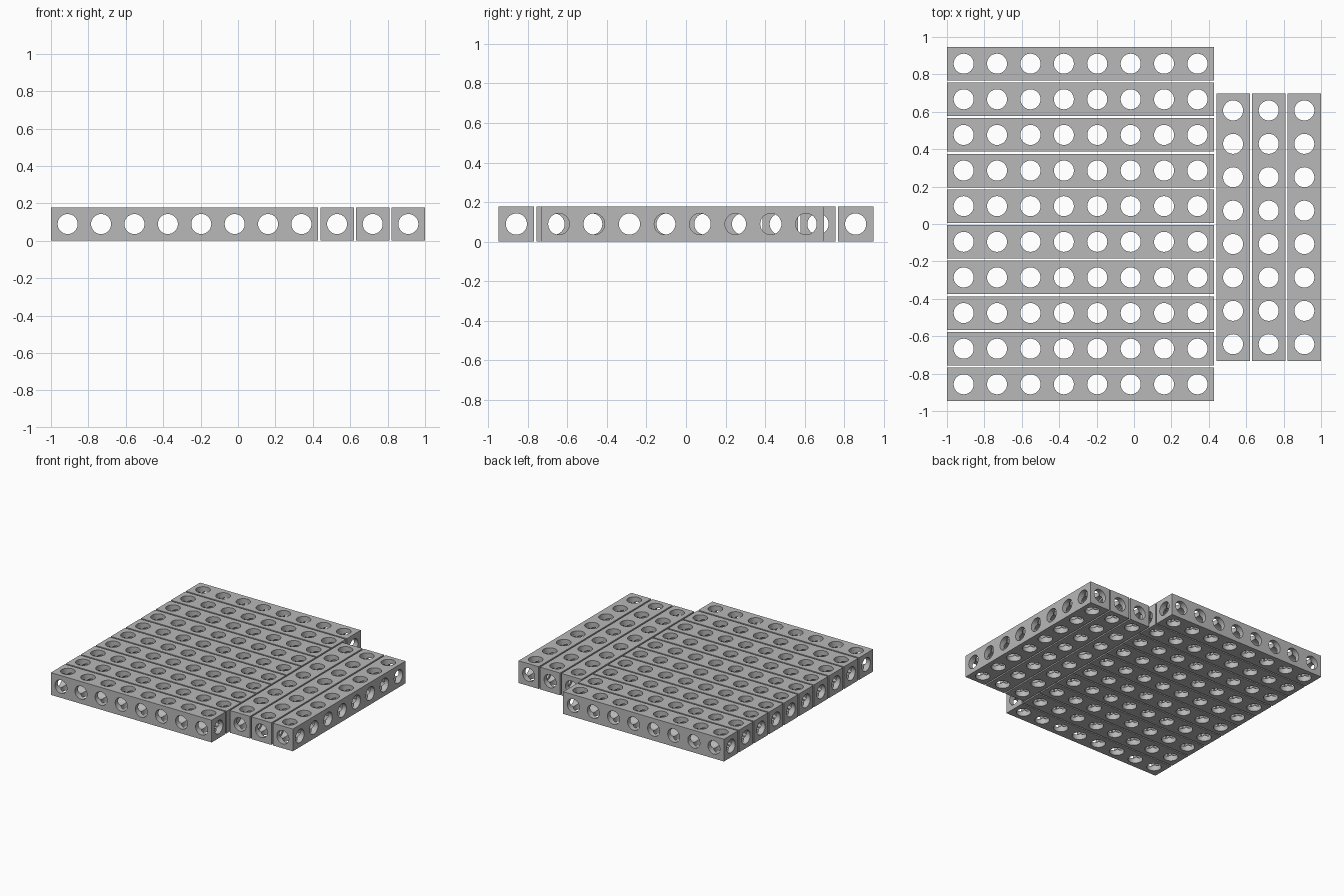
import bpy, bmesh, math
from mathutils import Vector

if "Cube" in bpy.data.objects:
    bpy.data.objects.remove(bpy.data.objects["Cube"])

P = 2 / 11.2        # beam width, also the hole spacing
GAP = P / 15        # space between neighbouring beams
H = P / 2
R = 0.3 * P         # hole radius
SEGMENTS = 32       # sides per hole, a multiple of 8
CELLS = 8

grey = bpy.data.materials.new("mid grey")
grey.diffuse_color = (0.48, 0.48, 0.48, 1)
grey.use_nodes = True
grey.node_tree.nodes["Principled BSDF"].inputs["Base Color"].default_value = grey.diffuse_color


def add_hole_side(bm, centre, axis, sign, with_plate):
    """One of six sides of a cell: square plate around a round hole leading inward."""
    def ring(kind):
        verts = []
        for i in range(SEGMENTS):
            a = 2 * math.pi * i / SEGMENTS
            c, s = math.cos(a), math.sin(a)
            m = max(abs(c), abs(s))
            # square rim, hole mouth, and the curve where the crossing holes meet
            radius = H / m if kind == "square" else R
            depth = R * m if kind == "inner" else H
            p = Vector((0, 0, 0))
            p[axis] = sign * depth
            p[(axis + 1) % 3] = radius * c
            p[(axis + 2) % 3] = radius * s
            verts.append(bm.verts.new(centre + p))
        return verts

    rings = [ring("square")] if with_plate else []
    rings += [ring("mouth"), ring("inner")]
    for a, b in zip(rings, rings[1:]):
        for i in range(SEGMENTS):
            j = (i + 1) % SEGMENTS
            bm.faces.new((a[i], a[j], b[j], b[i]))


# Shared beam: a row of drilled cells along x, with a bore through its length
bm = bmesh.new()
for k in range(CELLS):
    centre = Vector(((k - (CELLS - 1) / 2) * P, 0, 0))
    for axis in range(3):
        for sign in (-1, 1):
            is_end = (k == 0 and sign < 0) or (k == CELLS - 1 and sign > 0)
            add_hole_side(bm, centre, axis, sign, axis != 0 or is_end)
bmesh.ops.remove_doubles(bm, verts=bm.verts[:], dist=1e-5)
bmesh.ops.recalc_face_normals(bm, faces=bm.faces[:])
beam_mesh = bpy.data.meshes.new("drilled_beam")
bm.to_mesh(beam_mesh)
bm.free()
beam_mesh.materials.append(grey)


def place_beam(name, x, y, turn=0):
    ob = bpy.data.objects.new(name, beam_mesh)
    ob.location = (x, y, H)
    ob.rotation_euler.z = turn
    bpy.context.collection.objects.link(ob)
    return ob


# Ten beams lying along x
for i in range(10):
    first = place_beam(f"long_beam_{i + 1}", -1 + CELLS * H, (i - 4.5) * (P + GAP))

# Three beams lying along y beside them
for i in range(3):
    place_beam(f"side_beam_{i + 1}", 1 - H - i * (P + GAP), -P / 10, math.pi / 2)

# Smooth bores, sharp edges (the mesh is shared by every beam)
bpy.context.view_layer.objects.active = first
first.select_set(True)
bpy.ops.object.shade_smooth_by_angle(angle=math.radians(30))
